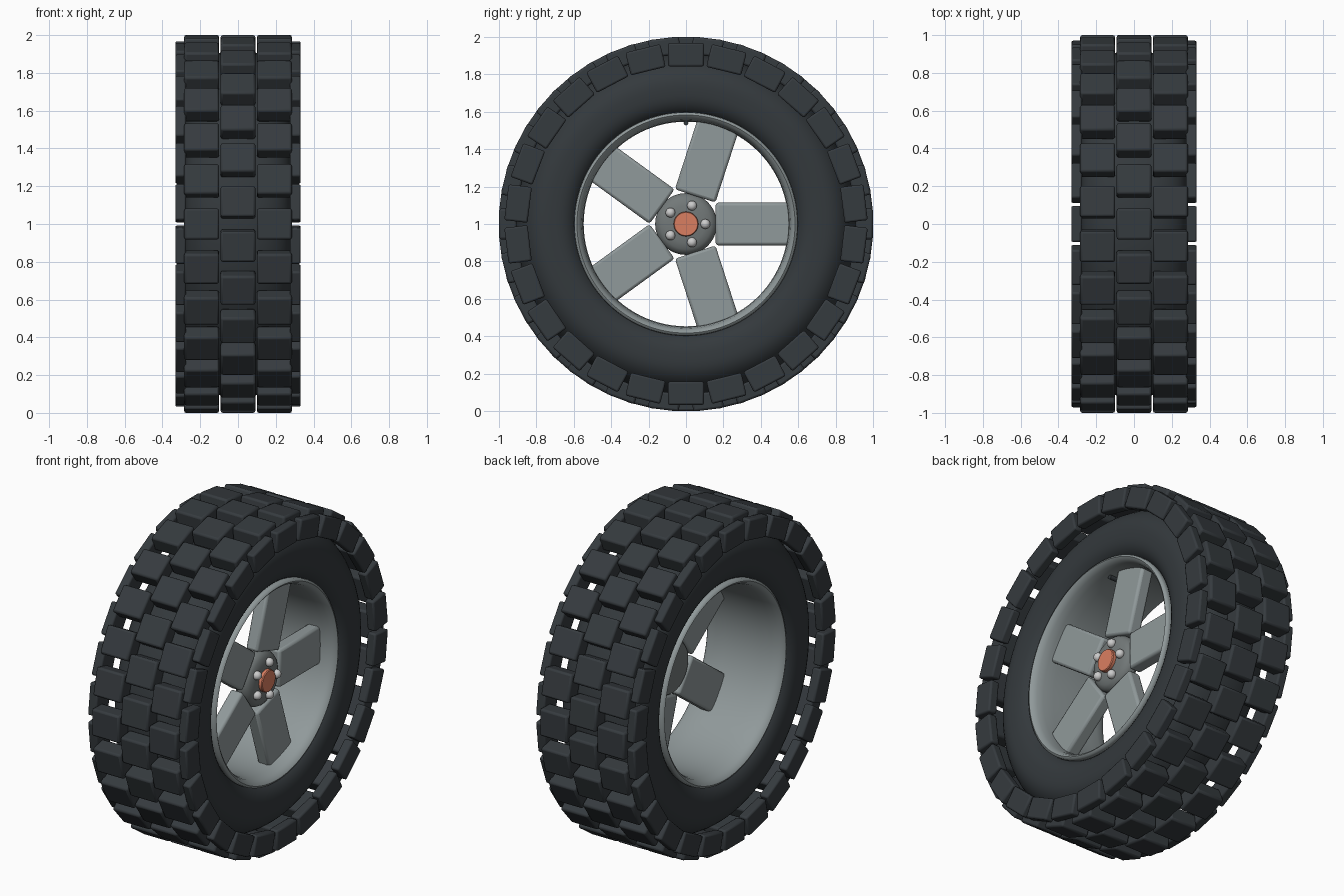
import bpy, bmesh
from math import sin, cos, pi, tau, radians
from mathutils import Matrix, Vector

if "Cube" in bpy.data.objects:
    bpy.data.objects.remove(bpy.data.objects["Cube"])

CENTRE = Vector((0, 0, 1))


def material(name, rgb):
    m = bpy.data.materials.new(name)
    m.diffuse_color = (*rgb, 1)
    m.use_nodes = True
    m.node_tree.nodes["Principled BSDF"].inputs["Base Color"].default_value = m.diffuse_color
    return m


RUBBER = material("rubber", (0.034, 0.041, 0.046))
TREAD = material("tread_rubber", (0.036, 0.043, 0.049))
METAL = material("metal", (0.28, 0.32, 0.325))
HUB = material("hub_metal", (0.17, 0.19, 0.19))
BOLT = material("bolt_metal", (0.55, 0.55, 0.55))
COPPER = material("copper", (0.7, 0.21, 0.12))


def finish(name, bm, mat, bevel=0.0, angle=35):
    bmesh.ops.recalc_face_normals(bm, faces=bm.faces)
    mesh = bpy.data.meshes.new(name)
    bm.to_mesh(mesh)
    bm.free()
    mesh.materials.append(mat)
    ob = bpy.data.objects.new(name, mesh)
    ob.location = CENTRE
    bpy.context.collection.objects.link(ob)
    bpy.ops.object.select_all(action='DESELECT')
    ob.select_set(True)
    bpy.context.view_layer.objects.active = ob
    bpy.ops.object.shade_smooth_by_angle(angle=radians(angle))
    if bevel:
        mod = ob.modifiers.new("bevel", 'BEVEL')
        mod.width = bevel
        mod.segments = 2
    return ob


def revolve(name, profile, mat, steps=96, closed=True, angle=35):
    """Spin (x, radius) points about the axle."""
    bm = bmesh.new()
    rings = [[bm.verts.new((x, r * cos(tau * i / steps), r * sin(tau * i / steps)))
              for x, r in profile] for i in range(steps)]
    n = len(profile)
    for i in range(steps):
        a, b = rings[i], rings[(i + 1) % steps]
        for j in range(n if closed else n - 1):
            k = (j + 1) % n
            bm.faces.new((a[j], a[k], b[k], b[j]))
    if not closed:
        for j in (0, n - 1):
            bm.faces.new([ring[j] for ring in rings])
    return finish(name, bm, mat, angle=angle)


def box_ring(name, count, phase, x, r, width, mat, bevel):
    """Boxes around the axle; x and r are (min, max) ranges."""
    bm = bmesh.new()
    size = Matrix.Diagonal((x[1] - x[0], r[1] - r[0], width, 1))
    move = Matrix.Translation((sum(x) / 2, sum(r) / 2, 0))
    for i in range(count):
        spin = Matrix.Rotation(phase + tau * i / count, 4, 'X')
        bmesh.ops.create_cube(bm, size=1, matrix=spin @ move @ size)
    return finish(name, bm, mat, bevel)


def tyre_section(cr, half_width, half_height, n):
    """Rounded section, fuller toward the rim than toward the tread."""
    points = []
    for i in range(n):
        c, s = cos(tau * i / n), sin(tau * i / n)
        e = 2 / (2.2 if s > 0 else 3.0)
        points.append((half_width * abs(c) ** e * (1 if c > 0 else -1),
                       cr + half_height * abs(s) ** e * (1 if s > 0 else -1)))
    return points


# tyre body
revolve("tyre_body", tyre_section(0.735, 0.28, 0.18, 48), RUBBER)

# tread: centre row, two shoulder rows, two side rows
N = 26
HALF = pi / N
box_ring("centre_tread", N, HALF, (-0.092, 0.092), (0.905, 1.0), 0.165, TREAD, 0.012)
for side, s in (("left", -1), ("right", 1)):
    box_ring(side + "_shoulder_tread", N, 0, sorted((s * 0.1, s * 0.285)),
             (0.905, 1.0), 0.165, TREAD, 0.012)
    box_ring(side + "_side_tread", N, HALF, sorted((s * 0.275, s * 0.332)),
             (0.842, 0.967), 0.192, TREAD, 0.01)

# rim: one shell with flared, rounded lips
flare = [(0.12, 0.547), (0.19, 0.551), (0.23, 0.558), (0.255, 0.57), (0.265, 0.583), (0.258, 0.596),
         (0.24, 0.598), (0.2, 0.592)]
revolve("rim", flare + [(-x, r) for x, r in reversed(flare)], METAL, angle=60)

# spokes
box_ring("spokes", 5, 0, (0.09, 0.17), (0.158, 0.56), 0.228, METAL, 0.015)

# domed hub
revolve("hub", [(0.085, 0.12), (0.09, 0.15), (0.11, 0.165), (0.14, 0.165), (0.16, 0.155),
                (0.175, 0.135), (0.183, 0.1), (0.187, 0.04)], HUB, 48, False)

# hub cap
revolve("hub_cap", [(0.17, 0.066), (0.203, 0.066), (0.208, 0.062)], COPPER, 32, False, 30)

# wheel bolts
bm = bmesh.new()
for i in range(5):
    a = tau * i / 5
    bmesh.ops.create_uvsphere(bm, u_segments=16, v_segments=10, radius=0.026,
                              matrix=Matrix.Translation((0.188, 0.103 * cos(a), 0.103 * sin(a))))
finish("wheel_bolts", bm, BOLT)

# valve stem
bm = bmesh.new()
bmesh.ops.create_cone(bm, cap_ends=True, segments=12, radius1=0.013, radius2=0.013, depth=0.05,
                      matrix=Matrix.Translation((0.15, 0, 0.54)) @ Matrix.Rotation(pi / 2, 4, 'Y'))
finish("valve_stem", bm, RUBBER)
